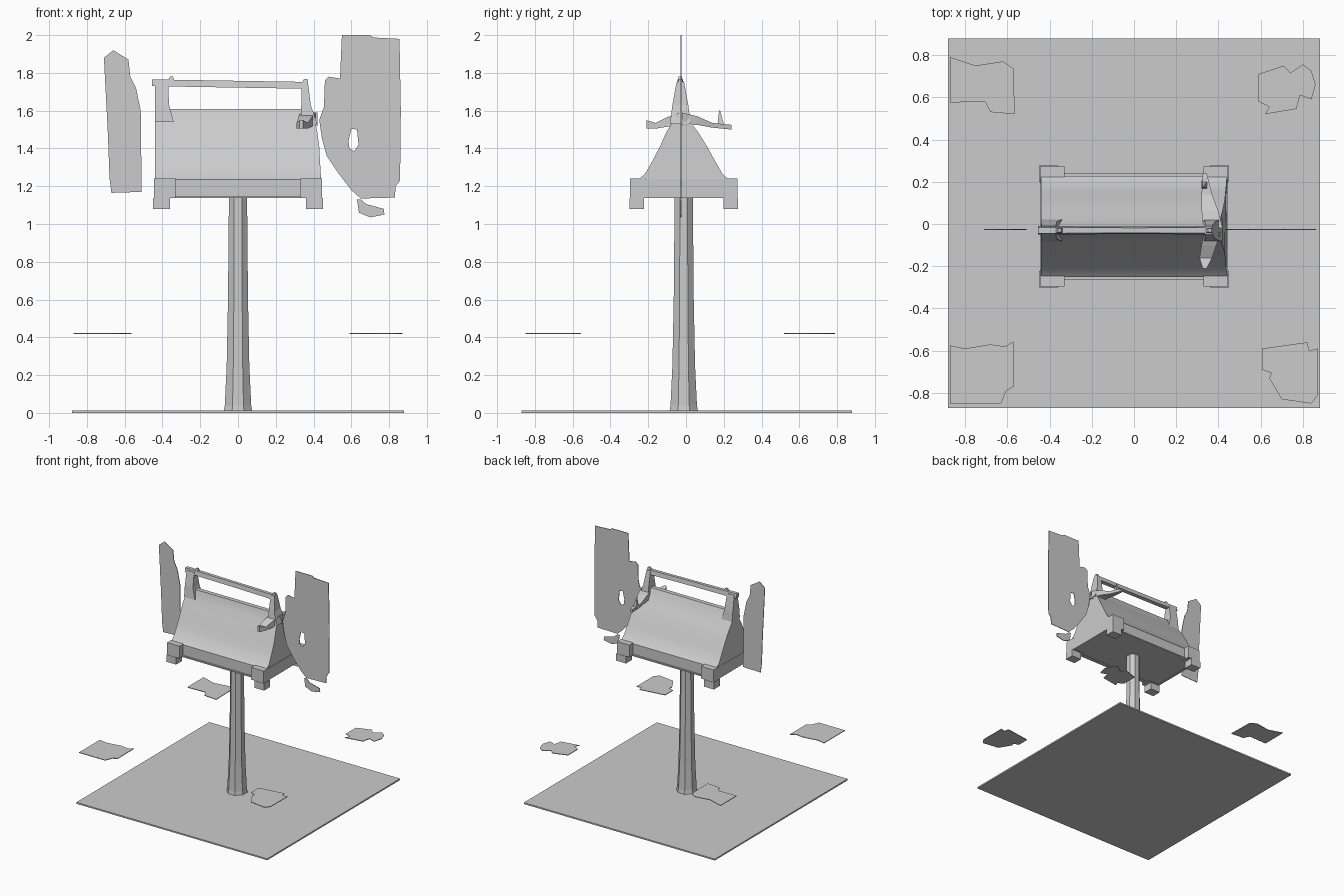
import bpy, bmesh
from math import radians, cos, sin, pi

CY = -0.012  # centre of the post and box in y


def finish(name, bm, smooth=False):
    bmesh.ops.recalc_face_normals(bm, faces=bm.faces)
    mesh = bpy.data.meshes.new(name)
    bm.to_mesh(mesh)
    bm.free()
    obj = bpy.data.objects.new(name, mesh)
    bpy.context.collection.objects.link(obj)
    if smooth:
        bpy.context.view_layer.objects.active = obj
        obj.select_set(True)
        bpy.ops.object.shade_smooth_by_angle(angle=radians(30))
        obj.select_set(False)
    return obj


def loft(name, rings, smooth=False):
    """Skin a list of equal-length vertex rings and cap both ends."""
    bm = bmesh.new()
    rows = [[bm.verts.new(p) for p in ring] for ring in rings]
    n = len(rows[0])
    for a, b in zip(rows, rows[1:]):
        for i in range(n):
            j = (i + 1) % n
            bm.faces.new((a[i], a[j], b[j], b[i]))
    bm.faces.new(rows[0])
    bm.faces.new(rows[-1])
    return finish(name, bm, smooth)


def rect(x0, x1, y0, y1, z):
    return [(x0, y0, z), (x1, y0, z), (x1, y1, z), (x0, y1, z)]


def box(name, x0, x1, y0, y1, z0, z1):
    return loft(name, [rect(x0, x1, y0, y1, z0), rect(x0, x1, y0, y1, z1)])


def sheet(name, loops, place, thick=0.005):
    """Thin ragged sheet from an outline plus optional hole outlines."""
    bm = bmesh.new()
    for loop in loops:
        vs = [bm.verts.new(place(u, v)) for u, v in loop]
        for a, b in zip(vs, vs[1:] + vs[:1]):
            bm.edges.new((a, b))
    bmesh.ops.triangle_fill(bm, edges=bm.edges[:], use_beauty=True)
    obj = finish(name, bm)
    mod = obj.modifiers.new("thickness", "SOLIDIFY")
    mod.thickness = thick
    mod.offset = 0
    return obj


# Ground slab
box("ground_slab", -0.88, 0.88, -0.872, 0.878, 0, 0.012)

# Tapered eight-sided post
rings = []
for z, r in [(0.005, 0.076), (0.04, 0.07), (0.25, 0.06), (0.6, 0.053), (1.15, 0.048)]:
    R = r / cos(pi / 8)
    rings.append([(R * cos(pi / 8 + k * pi / 4), CY + R * sin(pi / 8 + k * pi / 4), z)
                  for k in range(8)])
loft("post", rings)

# Gabled box: half profile (half width, height, right end x), mirrored in y
half = [(0.24, 1.14, 0.44), (0.24, 1.235, 0.44), (0.205, 1.265, 0.438), (0.165, 1.335, 0.434),
        (0.125, 1.41, 0.43), (0.085, 1.485, 0.42), (0.05, 1.535, 0.41), (0.028, 1.585, 0.39),
        (0.018, 1.61, 0.375)]
prof = half + [(-w, z, x) for w, z, x in reversed(half)]
shift = lambda w, z: w + CY - 0.018 * max(0, (z - 1.4) / 0.2)
loft("gabled_box", [[(-0.44, shift(w, z), z) for w, z, x in prof],
                    [(x, shift(w, z), z) for w, z, x in prof]], smooth=True)

# Corner blocks with smaller feet below
for sx in (-1, 1):
    for sy in (-1, 1):
        xs = sorted((sx * 0.445, sx * 0.33))
        ys = sorted((CY + sy * 0.2, CY + sy * 0.285))
        box("corner_block", *xs, *ys, 1.138, 1.24)
        xs = sorted((sx * 0.45, sx * 0.36))
        ys = sorted((CY + sy * 0.21, CY + sy * 0.288))
        box("corner_foot", *xs, *ys, 1.08, 1.138)
    # Low rail across each gable end, between the blocks
    xs = sorted((sx * 0.442, sx * 0.425))
    box("end_rail", *xs, CY - 0.28, CY + 0.28, 1.138, 1.235)
# Thin eave lip along both long sides
for sy in (-1, 1):
    ys = sorted((CY + sy * 0.22, CY + sy * 0.252))
    box("eave_lip", -0.43, 0.43, *ys, 1.138, 1.148)

# Ridge handle: two uprights and a bar
HY = -0.03
loft("handle_upright_left", [rect(-0.44, -0.34, HY - 0.052, HY + 0.052, 1.54),
                             rect(-0.44, -0.365, HY - 0.042, HY + 0.042, 1.63),
                             rect(-0.438, -0.37, HY - 0.02, HY + 0.02, 1.75)])
loft("handle_upright_right", [rect(0.33, 0.42, HY - 0.055, HY + 0.055, 1.53),
                              rect(0.335, 0.385, HY - 0.042, HY + 0.042, 1.63),
                              rect(0.335, 0.37, HY - 0.02, HY + 0.02, 1.75)])
loft("handle_bar", [[(x, HY - t, z - 0.02), (x, HY + t, z - 0.02),
                     (x, HY + t * 0.7, z + 0.016), (x, HY - t * 0.7, z + 0.016)]
                    for x, z, t in [(-0.455, 1.75, 0.02), (-0.36, 1.748, 0.02),
                                    (0, 1.742, 0.017), (0.37, 1.736, 0.02)]])
loft("handle_bump_left", [rect(-0.375, -0.335, HY - 0.015, HY + 0.015, 1.75),
                          rect(-0.36, -0.345, HY - 0.008, HY + 0.008, 1.782)])
loft("handle_bump_right", [rect(0.335, 0.372, HY - 0.015, HY + 0.015, 1.74),
                           rect(0.35, 0.368, HY - 0.008, HY + 0.008, 1.768)])

# Ragged side brackets near the right end of the ridge
def bracket(name, stations):
    loft(name, [[(x0, y, z0), (x1, y, z0), (x1, y, z1), (x0, y, z1)]
                for y, x0, x1, z0, z1 in stations])

bracket("front_bracket", [(-0.04, 0.33, 0.41, 1.52, 1.59), (-0.1, 0.32, 0.39, 1.515, 1.565),
                          (-0.16, 0.31, 0.37, 1.505, 1.535), (-0.21, 0.325, 0.345, 1.505, 1.55)])
bracket("back_bracket", [(-0.02, 0.33, 0.42, 1.52, 1.59), (0.06, 0.32, 0.4, 1.525, 1.57),
                         (0.14, 0.32, 0.37, 1.51, 1.535), (0.24, 0.325, 0.345, 1.5, 1.525)])
loft("bracket_spike", [rect(0.32, 0.35, 0.165, 0.205, 1.51),
                       rect(0.325, 0.332, 0.175, 0.181, 1.6)])

# Upright ragged panels on either side, standing in the ridge plane
wall = lambda u, v: (u, -0.026, v)
sheet("left_panel", [[(-0.71, 1.88), (-0.66, 1.92), (-0.58, 1.87), (-0.57, 1.78), (-0.54, 1.72),
                      (-0.515, 1.6), (-0.51, 1.17), (-0.67, 1.165), (-0.68, 1.24),
                      (-0.69, 1.5)]], wall)
sheet("right_panel", [
    [(0.55, 2.0), (0.7, 2.0), (0.72, 1.987), (0.855, 1.98), (0.862, 1.6), (0.858, 1.23),
     (0.835, 1.2), (0.83, 1.14), (0.65, 1.135), (0.6, 1.18), (0.53, 1.27), (0.47, 1.36),
     (0.445, 1.45), (0.43, 1.55), (0.455, 1.62), (0.46, 1.76), (0.48, 1.78), (0.54, 1.77)],
    [(0.585, 1.44), (0.6, 1.505), (0.63, 1.5), (0.638, 1.42), (0.615, 1.385), (0.59, 1.4)]], wall)
sheet("right_panel_scrap", [[(0.63, 1.13), (0.64, 1.06), (0.7, 1.035), (0.775, 1.05),
                             (0.772, 1.08), (0.68, 1.105), (0.65, 1.13)]], wall)

# Floating ragged patches above the four corners of the ground
patches = {
    "back_left_patch": [(-0.87, 0.79), (-0.75, 0.75), (-0.62, 0.77), (-0.57, 0.735),
                        (-0.565, 0.52), (-0.68, 0.53), (-0.705, 0.58), (-0.87, 0.575)],
    "back_right_patch": [(0.59, 0.71), (0.71, 0.75), (0.74, 0.715), (0.8, 0.755), (0.84, 0.725),
                         (0.86, 0.66), (0.84, 0.59), (0.785, 0.61), (0.77, 0.545),
                         (0.62, 0.52), (0.64, 0.555), (0.59, 0.58)],
    "front_right_patch": [(0.605, -0.59), (0.82, -0.56), (0.83, -0.6), (0.87, -0.59),
                          (0.87, -0.81), (0.84, -0.85), (0.7, -0.83), (0.64, -0.73),
                          (0.65, -0.705), (0.605, -0.69)],
    "front_left_patch": [(-0.87, -0.575), (-0.8, -0.59), (-0.68, -0.57), (-0.61, -0.58),
                         (-0.57, -0.555), (-0.57, -0.77), (-0.605, -0.79), (-0.63, -0.85),
                         (-0.87, -0.85)],
}
for name, outline in patches.items():
    sheet(name, [outline], lambda u, v: (u, v, 0.42))
